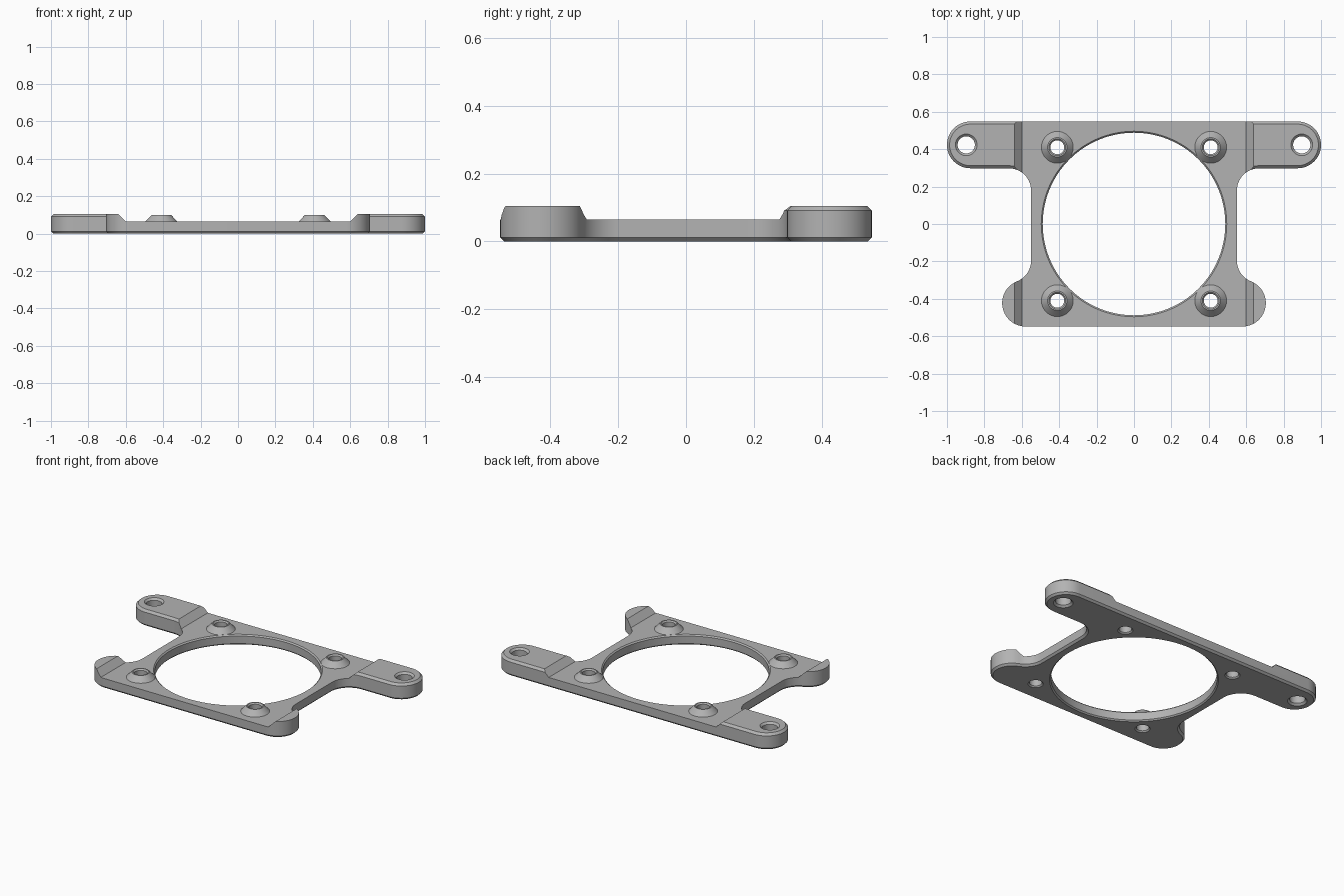
import bpy, bmesh
from math import sin, cos, radians, pi, atan2, degrees

if "Cube" in bpy.data.objects:
    bpy.data.objects.remove(bpy.data.objects["Cube"])

FLOOR, TOP = 0.065, 0.105   # recessed face and raised pad heights
ARM_Y, FOOT_X, FOOT_Y, R = 0.423, 0.58, -0.423, 0.125
WAIST, FIL = 0.55, 0.12     # waist half width and fillet radius

gray = bpy.data.materials.new("satin gray")
gray.use_nodes = True
color = (0.45, 0.45, 0.45, 1)
gray.diffuse_color = color
gray.node_tree.nodes["Principled BSDF"].inputs["Base Color"].default_value = color


def arc(cx, cy, r, a, b, n):
    """Points on an arc from angle a to b in degrees."""
    angles = [radians(a + (b - a) * i / n) for i in range(n + 1)]
    return [(cx + r * cos(t), cy + r * sin(t)) for t in angles]


def make_object(name, bm):
    bmesh.ops.recalc_face_normals(bm, faces=bm.faces)
    mesh = bpy.data.meshes.new(name)
    bm.to_mesh(mesh)
    bm.free()
    mesh.materials.append(gray)
    ob = bpy.data.objects.new(name, mesh)
    bpy.context.collection.objects.link(ob)
    return ob


def prism(points, depth):
    """Extrude a closed 3D polygon along a vector."""
    bm = bmesh.new()
    face = bm.faces.new([bm.verts.new(p) for p in points])
    new = bmesh.ops.extrude_face_region(bm, geom=[face])["geom"]
    bmesh.ops.translate(bm, vec=depth, verts=[v for v in new if isinstance(v, bmesh.types.BMVert)])
    return bm


def lathe(name, profile, x, y, n=48):
    """Solid of revolution from (radius, z) pairs, capped at both ends."""
    bm = bmesh.new()
    rings = [[bm.verts.new((x + r * cos(2 * pi * i / n), y + r * sin(2 * pi * i / n), z))
              for i in range(n)] for r, z in profile]
    for low, high in zip(rings, rings[1:]):
        for i in range(n):
            j = (i + 1) % n
            bm.faces.new((low[i], low[j], high[j], high[i]))
    bm.faces.new(rings[0])
    bm.faces.new(rings[-1])
    return make_object(name, bm)


def drill(name, x, y, r, top, c, n=48):
    """Through-hole cutter with a chamfer at each mouth."""
    wide = r + c
    return lathe(name, [(wide, -0.05), (wide, 0), (r, c), (r, top - c),
                        (wide, top), (wide, 0.2)], x, y, n)


def combine(target, tool, operation):
    mod = target.modifiers.new(operation.title(), 'BOOLEAN')
    mod.operation, mod.object, mod.solver = operation, tool, 'EXACT'
    bpy.context.view_layer.objects.active = target
    bpy.ops.object.modifier_apply(modifier=mod.name)
    bpy.data.objects.remove(tool)


# Plate outline: arm tip, arm fillet, waist, then an S-curve into the foot
dx = WAIST + FIL - FOOT_X
dy = ((FIL + R) ** 2 - dx ** 2) ** 0.5
lean = degrees(atan2(dy, dx))
half = (arc(1 - R, ARM_Y, R, 90, -90, 24)
        + arc(WAIST + FIL, ARM_Y - R - FIL, FIL, 90, 180, 14)
        + arc(WAIST + FIL, FOOT_Y + dy, FIL, 180, 180 + lean, 12)
        + arc(FOOT_X, FOOT_Y, R, lean, -90, 20)[1:])
outline = half + [(-x, y) for x, y in reversed(half)]
bm = prism([(x, y, 0) for x, y in outline], (0, 0, TOP))

# Chamfer the whole underside rim and the upper rim of the arms
under = [e for e in bm.edges if all(v.co.z < 0.001 for v in e.verts)]
bmesh.ops.bevel(bm, geom=under, offset=0.012, segments=1, affect='EDGES')
upper = [e for e in bm.edges if all(v.co.z > TOP - 0.001 and v.co.y > 0.17 for v in e.verts)]
bmesh.ops.bevel(bm, geom=upper, offset=0.014, segments=1, affect='EDGES')
plate = make_object("mounting_plate", bm)

# Recess between the raised pads, with sloping ends
slope = 0.04 / (TOP - FLOOR)
rise = 0.2 - FLOOR
trapezoid = [(-0.6, FLOOR), (0.6, FLOOR), (0.6 + slope * rise, 0.2), (-0.6 - slope * rise, 0.2)]
combine(plate, make_object("recess_cutter", prism([(x, -1, z) for x, z in trapezoid], (0, 2, 0))),
        'DIFFERENCE')

# Conical screw bosses, then the central opening and all screw holes
corners = [(sx * 0.41, sy * 0.41) for sx in (-1, 1) for sy in (-1, 1)]
for x, y in corners:
    combine(plate, lathe("boss", [(0.085, FLOOR - 0.02), (0.085, FLOOR), (0.052, 0.1)], x, y), 'UNION')
combine(plate, drill("opening_cutter", 0, 0, 0.488, FLOOR, 0.008, 128), 'DIFFERENCE')
for x, y in corners:
    combine(plate, drill("boss_hole_cutter", x, y, 0.037, 0.1, 0.008), 'DIFFERENCE')
for side in (-1, 1):
    combine(plate, drill("arm_hole_cutter", side * 0.897, ARM_Y, 0.046, TOP, 0.012), 'DIFFERENCE')

# Smooth round walls, keep chamfers crisp
bpy.ops.object.select_all(action='DESELECT')
plate.select_set(True)
bpy.context.view_layer.objects.active = plate
bpy.ops.object.shade_smooth_by_angle(angle=radians(25))
